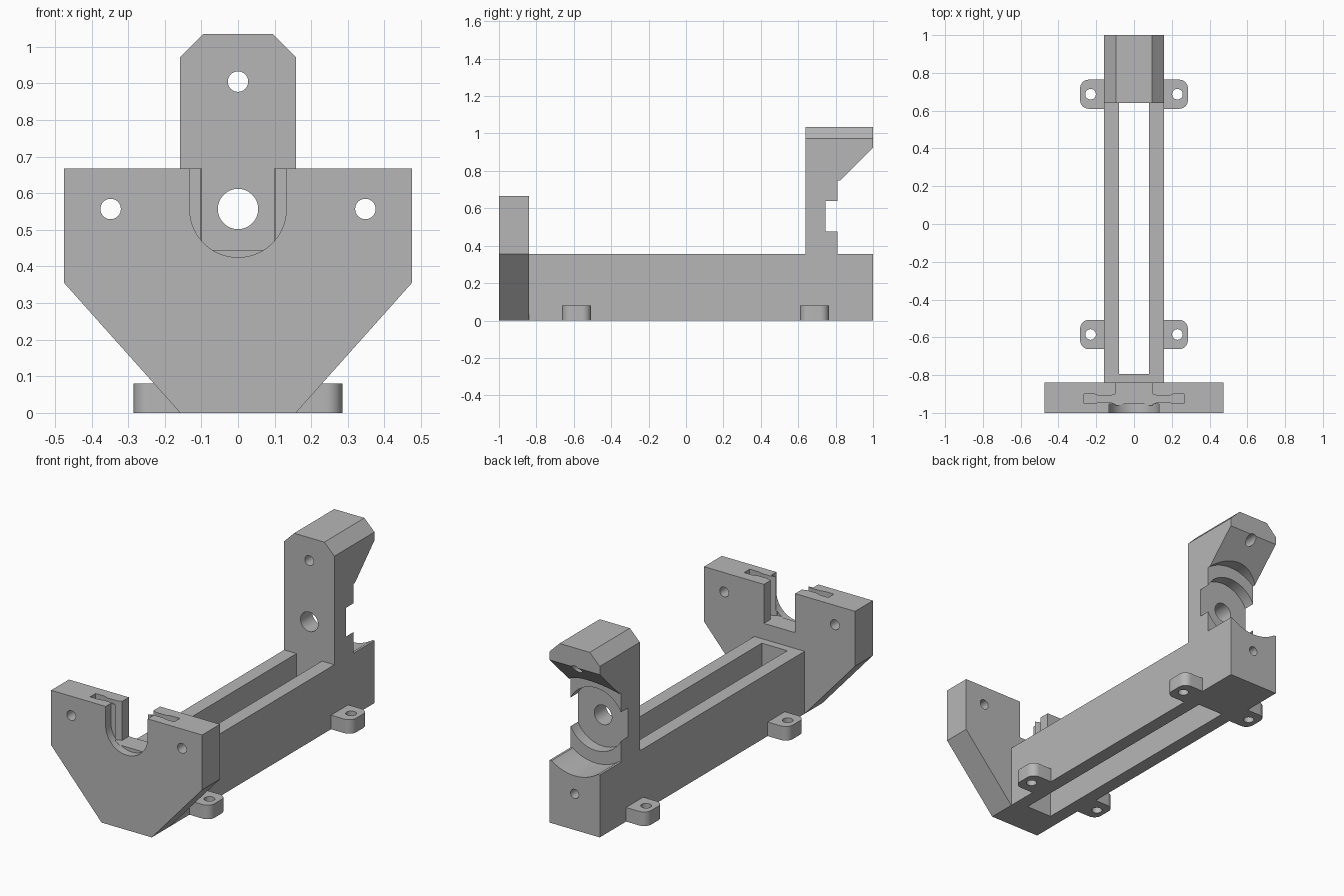
import bpy, bmesh
from math import sin, cos, radians

cube = bpy.data.objects.get("Cube")
if cube:
    bpy.data.objects.remove(cube)

grey = bpy.data.materials.new("plain_grey")
grey.use_nodes = True
grey.diffuse_color = (0.47, 0.47, 0.47, 1)
grey.node_tree.nodes["Principled BSDF"].inputs["Base Color"].default_value = grey.diffuse_color


def arc(cx, cy, r, start, end, steps):
    angles = [radians(start + (end - start) * i / steps) for i in range(steps + 1)]
    return [(cx + r * cos(a), cy + r * sin(a)) for a in angles]


def circle(cx, cy, r, steps=64):
    return arc(cx, cy, r, 0, 360, steps)[:-1]


def prism(name, outline, axis, lo, hi):
    """Extrude a flat outline along an axis; the outline holds the other two axes in order."""
    place = {"x": lambda p, d: (d, p[0], p[1]),
             "y": lambda p, d: (p[0], d, p[1]),
             "z": lambda p, d: (p[0], p[1], d)}[axis]
    bm = bmesh.new()
    face = bm.faces.new([bm.verts.new(place(p, lo)) for p in outline])
    grown = bmesh.ops.extrude_face_region(bm, geom=[face])["geom"]
    shift = place((0, 0), hi - lo)
    bmesh.ops.translate(bm, vec=shift, verts=[v for v in grown if isinstance(v, bmesh.types.BMVert)])
    bmesh.ops.recalc_face_normals(bm, faces=bm.faces[:])
    mesh = bpy.data.meshes.new(name)
    bm.to_mesh(mesh)
    bm.free()
    mesh.materials.append(grey)
    obj = bpy.data.objects.new(name, mesh)
    bpy.context.collection.objects.link(obj)
    return obj


def box(x, y0, y1):
    return [(-x, y0), (x, y0), (x, y1), (-x, y1)]


def carve(obj, cutters):
    """Cut each helper out of the part, then shade its round faces smooth."""
    bpy.ops.object.select_all(action="DESELECT")
    obj.select_set(True)
    bpy.context.view_layer.objects.active = obj
    for cutter in cutters:
        cutter.hide_render = True
        mod = obj.modifiers.new("cut", "BOOLEAN")
        mod.operation, mod.solver, mod.object = "DIFFERENCE", "EXACT", cutter
        bpy.ops.object.modifier_apply(modifier=mod.name)
        bpy.data.objects.remove(cutter)
    bpy.ops.object.shade_smooth_by_angle(angle=radians(25))


# Long base with the rear post and its overhanging head, in one side profile
HALF, BASE_TOP, BORE_Z, POST_FRONT, POST_BACK, TOP = 0.158, 0.355, 0.557, 0.64, 0.81, 1.035
side = [(-0.84, 0), (1, 0), (1, BASE_TOP), (POST_BACK, BASE_TOP), (POST_BACK, 0.735),
        (1, 0.925), (1, TOP), (POST_FRONT, TOP), (POST_FRONT, BASE_TOP), (-0.84, BASE_TOP)]
frame = prism("base_and_post", side, "x", -HALF, HALF)
cuts = [
    prism("long_slot", box(0.08, -0.795, POST_FRONT), "z", -0.1, 0.5),
    prism("shaft_hole", circle(0, BORE_Z, 0.055), "y", 0.5, 1.1),
    prism("head_hole", circle(0, 0.905, 0.028, 32), "y", 0.5, 1.1),
    prism("end_hole", circle(0, 0.205, 0.026, 32), "y", 0.5, 1.1),
    prism("bearing_recess", circle(0, BORE_Z, 0.178, 96), "y", 0.745, 0.85),
    prism("clearance_scallop", circle(0, BORE_Z, 0.249, 96), "y", POST_BACK, 1.1),
]
for s in (-1, 1):
    corner = [(s * 0.095, TOP), (s * 0.195, TOP - 0.1), (s * 0.195, TOP + 0.1), (s * 0.095, TOP + 0.1)]
    cuts.append(prism("head_chamfer", corner, "y", 0.5, 1.1))
carve(frame, cuts)

# Wide front plate with a stepped U opening, a drop-in pocket and two holes
PLATE_TOP, LEDGE = 0.667, 0.445
half_plate = [(HALF, 0), (0.475, BASE_TOP), (0.475, PLATE_TOP)]
plate = prism("front_plate", half_plate + [(-x, z) for x, z in reversed(half_plate)], "y", -1, -0.84)
u_shape = [(0.132, 0.8), (-0.132, 0.8)] + arc(0, BORE_Z, 0.132, 180, 360, 48)
# Pocket outline narrows between its ends and the opening
back_edge = [(0.098, -0.9), (0.125, -0.91), (0.185, -0.91), (0.21, -0.9), (0.265, -0.9)]
front_edge = [(0.265, -0.95), (0.21, -0.95), (0.185, -0.943), (0.125, -0.943), (0.098, -0.955)]
half_pocket = back_edge + front_edge
pocket = half_pocket + [(-x, y) for x, y in reversed(half_pocket)]
cuts = [
    prism("u_opening", u_shape, "y", -1.1, -0.953),
    prism("rear_channel", box(0.098, LEDGE, 0.8), "y", -0.96, -0.7),
    prism("pocket", pocket, "z", LEDGE, 0.8),
]
for s in (-1, 1):
    cuts.append(prism("plate_hole", circle(s * 0.348, BORE_Z, 0.028, 32), "y", -1.1, -0.7))
carve(plate, cuts)

# Four rounded mounting tabs with screw holes
R, OUT, REACH = 0.045, 0.285, 0.077
for end, y in (("front", -0.585), ("rear", 0.687)):
    for label, s in (("left", 1), ("right", -1)):
        outline = ([(HALF, y - REACH)] + arc(OUT - R, y - REACH + R, R, -90, 0, 10)
                   + arc(OUT - R, y + REACH - R, R, 0, 90, 10) + [(HALF, y + REACH)])
        tab = prism(f"{end}_{label}_tab", [(s * px, py) for px, py in outline], "z", 0, 0.08)
        carve(tab, [prism("screw_hole", circle(s * 0.23, y, 0.028, 32), "z", -0.1, 0.2)])
